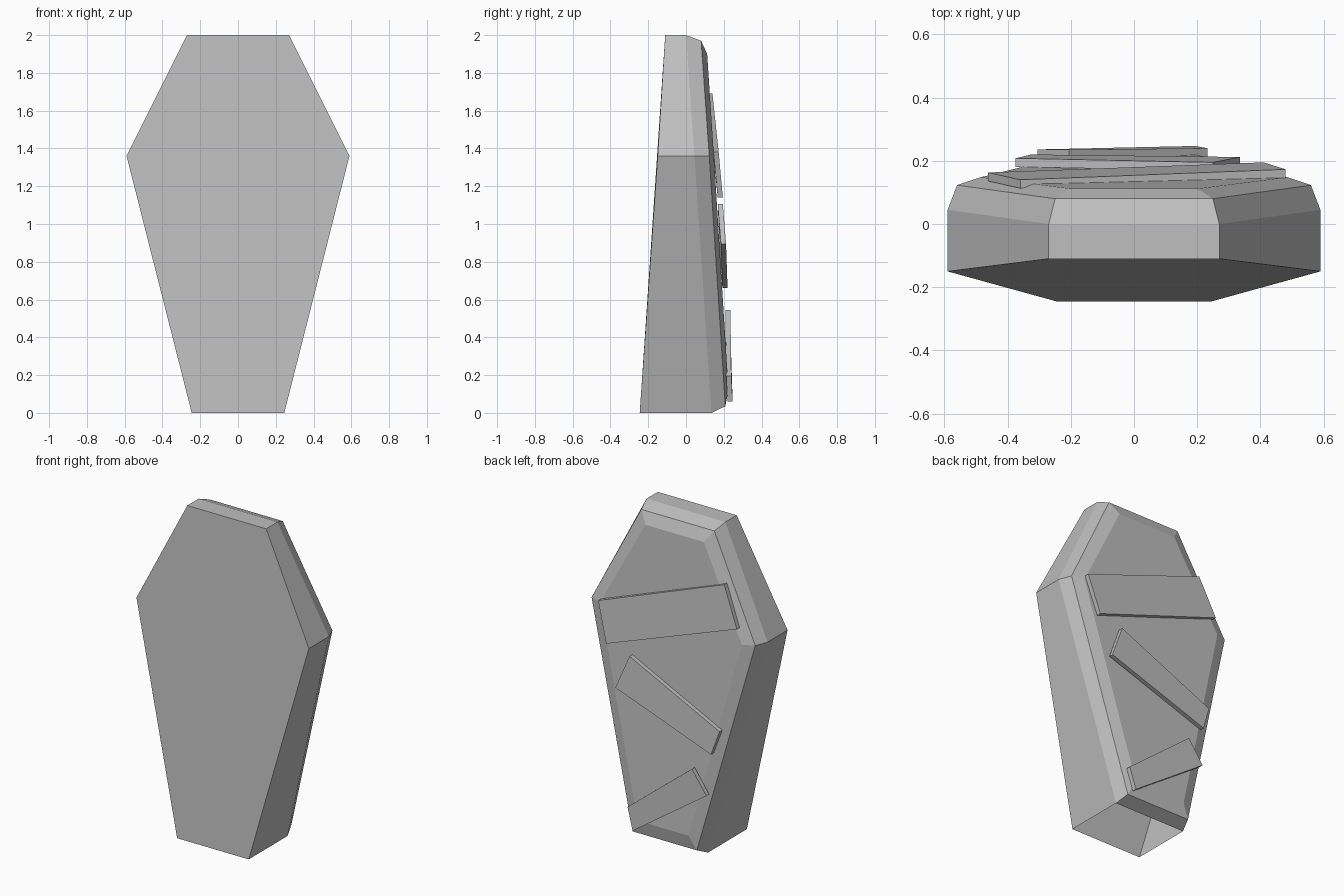
import bpy, bmesh
from mathutils import Vector

cube = bpy.data.objects.get("Cube")
if cube:
    bpy.data.objects.remove(cube, do_unlink=True)

grey = bpy.data.materials.new("plain_grey")
grey.use_nodes = True
colour = (0.52, 0.52, 0.52, 1)
grey.diffuse_color = colour
grey.node_tree.nodes["Principled BSDF"].inputs["Base Color"].default_value = colour


def finish(bm, name):
    bmesh.ops.recalc_face_normals(bm, faces=bm.faces)
    mesh = bpy.data.meshes.new(name)
    bm.to_mesh(mesh)
    bm.free()
    mesh.materials.append(grey)
    obj = bpy.data.objects.new(name, mesh)
    bpy.context.collection.objects.link(obj)
    return obj


def hexagon(bm, top, shoulder, foot):
    """Mirrored six-sided outline from its three +x corners."""
    half = [top, shoulder, foot]
    points = half + [(-x, y, z) for x, y, z in reversed(half)]
    return [bm.verts.new(p) for p in points]


# Coffin shell: leaning hexagonal rings from front panel to back panel, open foot
bm = bmesh.new()
rings = [
    hexagon(bm, (.27, -.11, 2), (.59, -.15, 1.36), (.245, -.245, 0)),
    hexagon(bm, (.27, 0, 2), (.59, .045, 1.36), (.245, .135, 0)),
    hexagon(bm, (.25, .08, 1.97), (.56, .123, 1.36), (.22, .208, .035)),
    hexagon(bm, (.2, .112, 1.9), (.485, .148, 1.355), (.175, .225, .12)),
]
bm.faces.new(rings[0])
bm.faces.new(rings[-1])
for level, (a, b) in enumerate(zip(rings, rings[1:])):
    for i in range(6):
        j = (i + 1) % 6
        if level == 0 and i == 2:
            continue  # open foot
        bm.faces.new((a[i], a[j], b[j], b[i]))
finish(bm, "coffin_shell")


# Planks: four outer corners, thickened towards the shell
def plank(name, corners, thickness=.027):
    bm = bmesh.new()
    face = bm.faces.new([bm.verts.new(c) for c in corners])
    extruded = bmesh.ops.extrude_face_region(bm, geom=[face], use_keep_orig=True)
    verts = [g for g in extruded["geom"] if isinstance(g, bmesh.types.BMVert)]
    bmesh.ops.translate(bm, verts=verts, vec=Vector((0, -thickness, 0)))
    finish(bm, name)


plank("upper_plank", [(.48, .173, 1.38), (-.36, .14, 1.69),
                      (-.462, .163, 1.45), (.41, .195, 1.14)])
plank("middle_plank", [(.25, .195, 1.105), (.335, .212, .895),
                       (-.325, .22, .66), (-.375, .208, .81)])
plank("lower_plank", [(.232, .24, .195), (.193, .247, .06),
                      (-.305, .236, .405), (-.205, .235, .545)])
